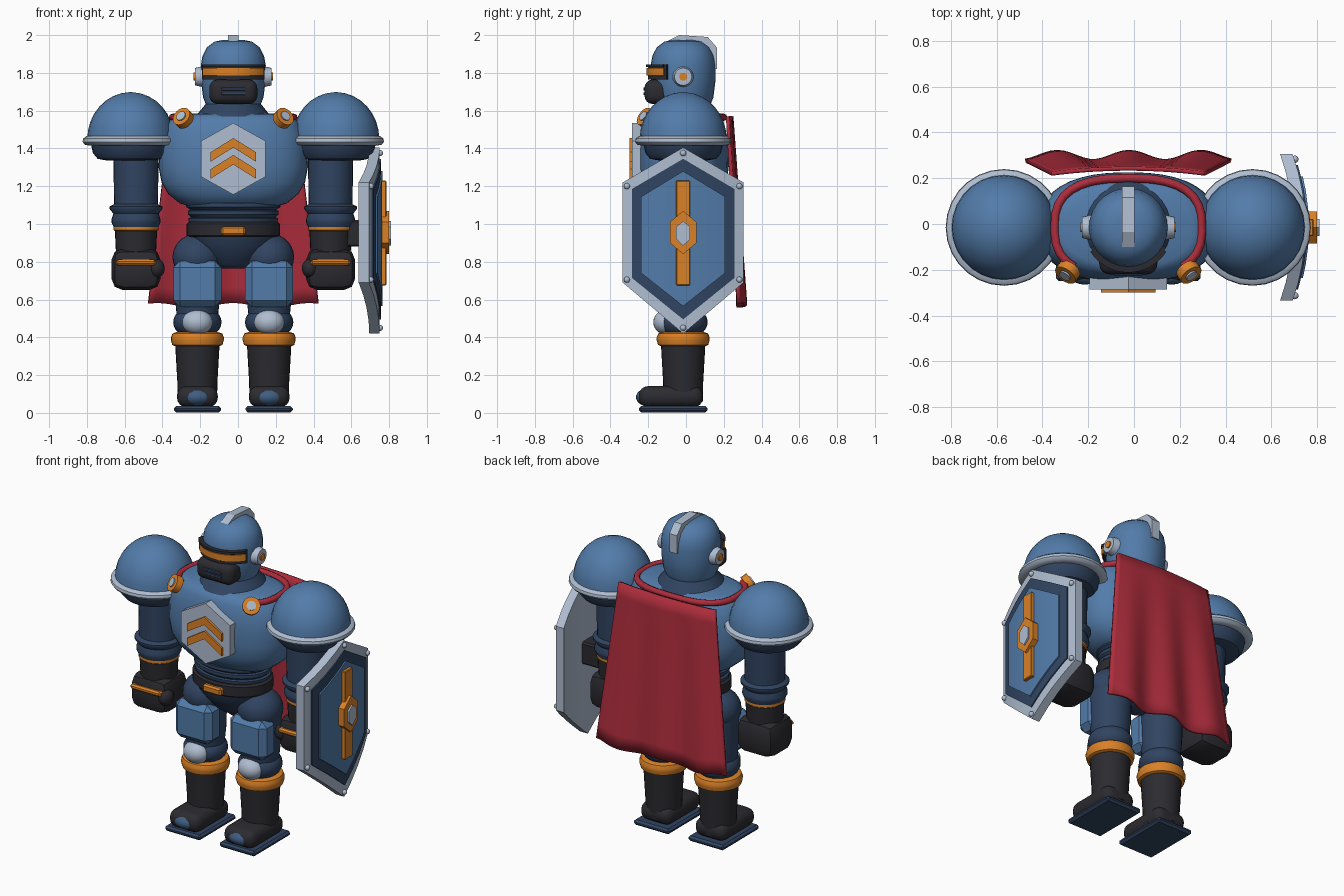
import bpy, bmesh, math
from mathutils import Vector, Matrix

cube = bpy.data.objects.get("Cube")
if cube:
    bpy.data.objects.remove(cube, do_unlink=True)

ROOT = Vector((-0.025, -0.015, 0))


def material(name, *rgb):
    m = bpy.data.materials.new(name)
    m.use_nodes = True
    m.diffuse_color = (*rgb, 1)
    m.node_tree.nodes["Principled BSDF"].inputs["Base Color"].default_value = (*rgb, 1)
    return m


BLUE = material("armor_blue", 0.085, 0.20, 0.40)
STEEL = material("toe_blue", 0.05, 0.11, 0.22)
NAVY = material("navy", 0.03, 0.058, 0.12)
DARK = material("charcoal", 0.024, 0.024, 0.03)
ORANGE = material("orange", 0.70, 0.22, 0.02)
SILVER = material("silver", 0.43, 0.51, 0.63)
RED = material("cape_red", 0.42, 0.026, 0.045)


def finish(name, bm, mat, angle=40):
    """Turn a bmesh into an object, smooth except at sharp edges."""
    bmesh.ops.recalc_face_normals(bm, faces=bm.faces)
    for f in bm.faces:
        f.smooth = True
    for e in bm.edges:
        e.smooth = e.calc_face_angle(0) < math.radians(angle)
    me = bpy.data.meshes.new(name)
    bm.to_mesh(me)
    bm.free()
    me.materials.append(mat)
    ob = bpy.data.objects.new(name, me)
    ob.location = ROOT
    bpy.context.collection.objects.link(ob)
    return ob


def spow(v, p):
    return math.copysign(abs(v) ** p, v)


def lathe(name, mat, profile, at=(0, 0), ys=1, n=2, segs=28):
    """Stack of (radius, z) rings; n above 2 squares the plan."""
    bm = bmesh.new()
    rings = []
    for r, z in profile:
        ring = []
        for i in range(segs):
            a = 2 * math.pi * i / segs
            ring.append(bm.verts.new((at[0] + r * spow(math.cos(a), 2 / n),
                                      at[1] + r * ys * spow(math.sin(a), 2 / n), z)))
        rings.append(ring)
    for lo, hi in zip(rings, rings[1:]):
        for i in range(segs):
            j = (i + 1) % segs
            bm.faces.new((lo[i], lo[j], hi[j], hi[i]))
    bm.faces.new(rings[0])
    bm.faces.new(rings[-1])
    return finish(name, bm, mat)


def ball(name, mat, at, size):
    bm = bmesh.new()
    bmesh.ops.create_uvsphere(bm, u_segments=24, v_segments=14, radius=1,
                              matrix=Matrix.Translation(at) @ Matrix.Diagonal((*size, 1)))
    return finish(name, bm, mat)


def box(name, mat, lo, hi, bevel=0.01, segs=1):
    lo, hi = Vector(lo), Vector(hi)
    bm = bmesh.new()
    bmesh.ops.create_cube(bm, size=1, matrix=Matrix.Translation((lo + hi) / 2)
                          @ Matrix.Diagonal((*(hi - lo), 1)))
    bmesh.ops.bevel(bm, geom=bm.edges[:], offset=bevel, segments=segs,
                    profile=0.5, affect='EDGES')
    return finish(name, bm, mat, 40 if segs > 1 else 25)


def disc(name, mat, at, axis, r, depth, r2=None):
    bm = bmesh.new()
    rot = Vector(axis).to_track_quat('Z', 'Y').to_matrix().to_4x4()
    bmesh.ops.create_cone(bm, cap_ends=True, segments=20, radius1=r, radius2=r2 or r,
                          depth=depth, matrix=Matrix.Translation(at) @ rot)
    return finish(name, bm, mat)


def prism(name, mat, pts, d0, d1, axis='y', bend=0):
    """Outline extruded from d0 to d1 along an axis; bend curves it around z."""
    bm = bmesh.new()

    def place(a, b, d):
        return bm.verts.new((a, d, b) if axis == 'y' else (d, a, b))
    back = [place(a, b, d0) for a, b in pts]
    front = [place(a, b, d1) for a, b in pts]
    bm.faces.new(back)
    bm.faces.new(front)
    for i in range(len(pts)):
        j = (i + 1) % len(pts)
        bm.faces.new((back[i], back[j], front[j], front[i]))
    if bend:
        for k in range(-3, 4):
            bmesh.ops.bisect_plane(bm, geom=bm.verts[:] + bm.edges[:] + bm.faces[:],
                                   plane_co=(0, k * 0.08, 0), plane_no=(0, 1, 0))
        for v in bm.verts:
            v.co.x -= bend * v.co.y ** 2
    return finish(name, bm, mat, 25)


def arc_band(name, mat, r0, r1, z0, z1, half):
    """Curved strip wrapped round the front of the head."""
    outline = []
    for r, sign in ((r1, 1), (r0, -1)):
        for i in range(17):
            a = sign * half * (i / 8 - 1)
            outline.append((r * math.sin(a), -r * math.cos(a)))
    bm = bmesh.new()
    f = bm.faces.new([bm.verts.new((x, y, z0)) for x, y in outline])
    ext = bmesh.ops.extrude_face_region(bm, geom=[f])
    for v in ext["geom"]:
        if isinstance(v, bmesh.types.BMVert):
            v.co.z = z1
    return finish(name, bm, mat)


def hexagon(w, top, up, low, bottom):
    return [(0, top), (w, up), (w, low), (0, bottom), (-w, low), (-w, up)]


# Head and helmet
lathe("neck", NAVY, [(.20, 1.57), (.175, 1.6), (.135, 1.65)])
lathe("helmet", BLUE, [(.14, 1.62), (.16, 1.67), (.17, 1.75), (.172, 1.84), (.163, 1.89),
                       (.14, 1.935), (.1, 1.965), (.05, 1.975)])
arc_band("visor_frame", DARK, .15, .187, 1.765, 1.845, 1.08)
arc_band("visor_brow", DARK, .15, .197, 1.83, 1.845, 1.0)
arc_band("visor", ORANGE, .15, .194, 1.785, 1.825, 1.0)
box("face_mask", DARK, (-.127, -.205, 1.635), (.127, -.07, 1.765), .045, 4)
for z in (1.69, 1.715):
    box("mask_slot", NAVY, (-.063, -.211, z - .007), (.063, -.19, z + .007), .002)
crest = [(-.085, 1.95), (-.085, 1.968), (-.02, 2), (.13, 1.99), (.178, 1.935), (.178, 1.82),
         (.15, 1.82), (.15, 1.9), (.1, 1.95)]
prism("crest", SILVER, crest, -.027, .027, 'x')

# Torso, waist and pelvis
lathe("torso", BLUE, [(.22, 1.09), (.285, 1.11), (.345, 1.16), (.38, 1.22), (.395, 1.3),
                      (.393, 1.4), (.38, 1.47), (.355, 1.53), (.325, 1.565), (.28, 1.582),
                      (.1, 1.59)], ys=.61, n=2.4, segs=40)
lathe("waist", NAVY, [(.225, 1.0), (.238, 1.015), (.238, 1.03), (.222, 1.035), (.24, 1.05),
                      (.24, 1.07), (.226, 1.075), (.25, 1.09), (.25, 1.11)], ys=.75)
lathe("belt", DARK, [(.235, .93), (.248, .94), (.248, 1.0), (.235, 1.01)], ys=.78)
box("buckle", ORANGE, (-.065, -.215, .94), (.065, -.17, .988))
lathe("pelvis", NAVY, [(.075, .765), (.11, .785), (.165, .84), (.21, .89), (.232, .94)], ys=.75)

# Chest emblem with two chevrons
prism("chest_plate", SILVER, hexagon(.17, 1.535, 1.44, 1.25, 1.155), -.2, -.272)
for drop in (0, .09):
    chevron = [(-.12, 1.33), (0, 1.405), (.12, 1.33), (.12, 1.38), (0, 1.455), (-.12, 1.38)]
    prism("chevron", ORANGE, [(x, z - drop) for x, z in chevron], -.26, -.285)

# Cape with folds that deepen toward the hem
bm = bmesh.new()
bmesh.ops.create_grid(bm, x_segments=32, y_segments=12, size=1)
for v in bm.verts:
    u, t = v.co.x, (1 - v.co.y) / 2
    v.co = (u * (.335 + .115 * t),
            .235 + .075 * t + .022 * (1 - u * u) * (1 - t) + .02 * t * math.sin(9 * u + 1.5),
            1.57 - t + .012 * t * math.cos(7 * u))
cape = finish("cape", bm, RED)
solid = cape.modifiers.new("thickness", 'SOLIDIFY')
solid.thickness, solid.offset = .018, 0

# Cape cord around the collar
cord = bpy.data.curves.new("cape_cord", 'CURVE')
cord.dimensions, cord.bevel_depth, cord.bevel_resolution = '3D', .019, 2
line = cord.splines.new('POLY')
line.points.add(24)
for i, p in enumerate(line.points):
    a = math.radians(-48 + 276 * i / 24)
    p.co = (.322 * spow(math.cos(a), .75), .215 * spow(math.sin(a), .75), 1.565, 1)
cord.materials.append(RED)
cord_ob = bpy.data.objects.new("cape_cord", cord)
cord_ob.location = ROOT
bpy.context.collection.objects.link(cord_ob)

for s, side in ((-1, "right_"), (1, "left_")):
    # Ear discs and cape clasps
    disc(side + "ear_disc", SILVER, (s * .18, 0, 1.78), (s, 0, 0), .056, .045, .046)
    disc(side + "ear_button", ORANGE, (s * .197, 0, 1.78), (s, 0, 0), .021, .025)
    axis = Vector((s * .5, -.7, .5)).normalized()
    clasp = Vector((s * .265, -.195, 1.56))
    disc(side + "clasp", ORANGE, clasp, axis, .052, .04)
    disc(side + "clasp_stud", SILVER, clasp + axis * .02, axis, .027, .015)

    # Shoulder dome and rim
    sh = (s * .543, 0)
    dome = [(.23 * math.cos(a), 1.45 + .248 * math.sin(a))
            for a in (math.radians(d) for d in range(0, 90, 11))]
    lathe(side + "shoulder_dome", BLUE, dome, sh)
    lathe(side + "shoulder_rim", SILVER, [(.22, 1.415), (.243, 1.42), (.255, 1.435),
                                          (.252, 1.452), (.235, 1.465), (.2, 1.465)], sh)
    lathe(side + "shoulder_cup", NAVY, [(.12, 1.335), (.175, 1.345), (.2, 1.375), (.21, 1.42)], sh)

    # Arm, gauntlet and fist
    ax = s * .515
    arm = (ax, 0)
    lathe(side + "arm", NAVY, [(.116, .98), (.13, 1.01), (.13, 1.025), (.12, 1.055), (.14, 1.08),
                               (.14, 1.092), (.116, 1.105), (.12, 1.36)], arm)
    lathe(side + "wrist_ring", ORANGE, [(.11, .962), (.118, .968), (.118, 1.0), (.11, 1.006)], arm)
    lathe(side + "gauntlet", DARK, [(.105, .82), (.112, .97)], arm)
    box(side + "fist", DARK, (ax - .13, -.125, .65), (ax + .13, .125, .87), .06, 2)
    box(side + "knuckle_band", ORANGE, (ax - .105, -.142, .78), (ax + .105, -.1, .812))
    ball(side + "thumb", DARK, (ax - s * .11, -.085, .765), (.042, .05, .05))

    # Leg with thigh and knee armour
    lx = s * .19
    leg = (lx, 0)
    ball(side + "hip", NAVY, (lx, 0, .825), (.132, .135, .125))
    lathe(side + "thigh", NAVY, [(.108, .5), (.118, .6), (.125, .82)], leg)
    box(side + "thigh_plate", BLUE, (lx - .127, -.15, .56), (lx + .127, -.01, .805), .035)
    ball(side + "knee", NAVY, (lx, 0, .48), (.128, .13, .09))
    ball(side + "knee_pad", SILVER, (lx, -.09, .48), (.08, .068, .066))

    # Boot
    lathe(side + "boot_cuff", ORANGE, [(.115, .352), (.133, .36), (.14, .385), (.14, .4),
                                       (.132, .42), (.11, .428)], leg)
    lathe(side + "boot_shaft", DARK, [(.104, .06), (.106, .16), (.118, .37)], leg)
    box(side + "boot_foot", DARK, (lx - .108, -.235, .03), (lx + .108, .105, .142), .05, 4)
    ball(side + "toe_cap", STEEL, (lx, -.165, .083), (.092, .085, .053))
    box(side + "sole", NAVY, (lx - .125, -.235, .003), (lx + .125, .13, .036), .012)

# Shield strapped to the left forearm
box("shield_grip", DARK, (.59, -.06, .88), (.73, .06, 1.02))
layers = (("shield_frame", SILVER, .32, 1.405, 1.22, .69, .42, .72, .775),
          ("shield_border", NAVY, .272, 1.345, 1.185, .715, .495, .74, .782),
          ("shield_panel", BLUE, .222, 1.28, 1.145, .74, .565, .745, .79))
for name, mat, w, top, up, low, bottom, d0, d1 in layers:
    prism(name, mat, hexagon(w, top, up, low, bottom), d0, d1, 'x', .55)
box("shield_bar", ORANGE, (.765, -.037, .675), (.81, .037, 1.23), .004)
prism("shield_boss", ORANGE, hexagon(.07, 1.07, 1.01, .9, .84), .77, .825, 'x')
prism("shield_gem", SILVER, hexagon(.037, 1.015, .985, .92, .885), .78, .835, 'x')
for y, z in ((0, 1.375), (0, .45), (.298, 1.2), (-.298, 1.2), (.298, .705), (-.298, .705)):
    ball("shield_rivet", SILVER, (.777 - .55 * y * y, y, z), (.016, .016, .016))
